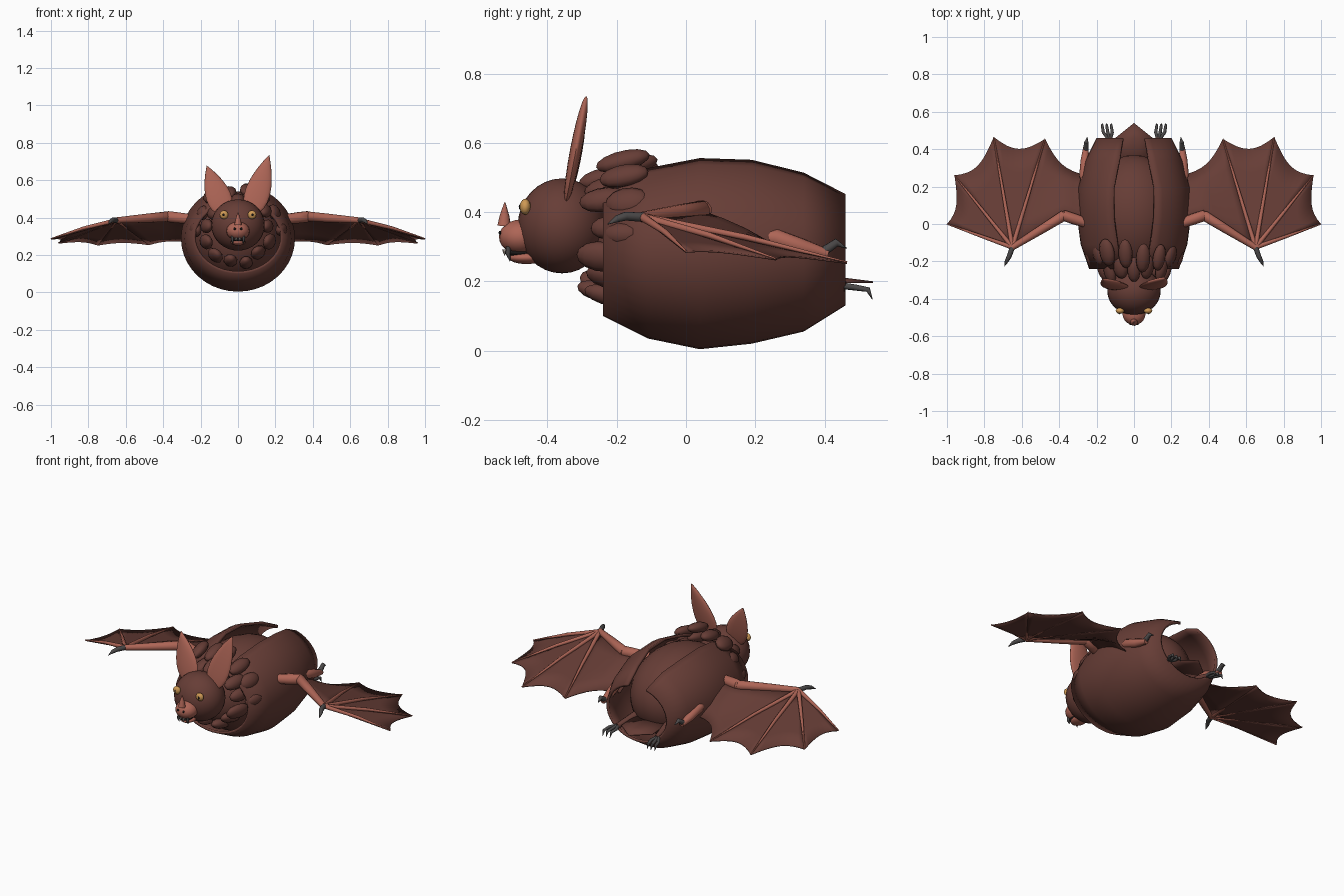
import bpy, bmesh, math, random
from mathutils import Vector, Matrix

old = bpy.data.objects.get("Cube")
if old:
    bpy.data.objects.remove(old, do_unlink=True)
random.seed(4)


def material(name, r, g, b):
    m = bpy.data.materials.new(name)
    m.use_nodes = True
    m.diffuse_color = (r, g, b, 1)
    m.node_tree.nodes["Principled BSDF"].inputs["Base Color"].default_value = (r, g, b, 1)
    return m


FUR = material("brown fur", .135, .047, .037)
SKIN = material("reddish skin", .42, .13, .093)
CLAW = material("dark grey claw", .07, .065, .065)
EYE = material("amber eye", .62, .32, .09)
BLACK = material("black pupil", .012, .01, .01)
FANG = material("pale tooth", .6, .52, .45)


def finish(name, bm, mat, angle=50):
    bmesh.ops.recalc_face_normals(bm, faces=bm.faces)
    me = bpy.data.meshes.new(name)
    bm.to_mesh(me)
    bm.free()
    me.materials.append(mat)
    ob = bpy.data.objects.new(name, me)
    bpy.context.collection.objects.link(ob)
    bpy.ops.object.select_all(action='DESELECT')
    ob.select_set(True)
    bpy.context.view_layer.objects.active = ob
    bpy.ops.object.shade_smooth_by_angle(angle=math.radians(angle))
    return ob


def basis(axis, side=(1, 0, 0)):
    """Rotation whose z follows axis and whose x stays near side."""
    z = Vector(axis).normalized()
    x = Vector(side)
    x = (x - z * x.dot(z)).normalized()
    return Matrix((x, z.cross(x), z)).transposed().to_4x4()


def ball(name, mat, loc, size, axis=(0, 0, 1), side=(1, 0, 0), segs=20, shape=None):
    bm = bmesh.new()
    bmesh.ops.create_uvsphere(bm, u_segments=segs, v_segments=segs // 2 + 2, radius=1)
    if shape:
        for v in bm.verts:
            shape(v.co)
    bm.transform(Matrix.Translation(loc) @ basis(axis, side) @ Matrix.Diagonal((*size, 1)))
    return finish(name, bm, mat)


def tube(name, mat, points, radii, segs=10):
    """Tapered limb along a short path."""
    bm = bmesh.new()
    pts = [Vector(p) for p in points]
    rings = []
    for i, p in enumerate(pts):
        d = pts[min(i + 1, len(pts) - 1)] - pts[max(i - 1, 0)]
        rot = basis(d, (.31, .2, .93))
        rings.append([bm.verts.new(p + rot @ Vector((math.cos(a) * radii[i], math.sin(a) * radii[i], 0)))
                      for a in (k * math.tau / segs for k in range(segs))])
    for a, b in zip(rings, rings[1:]):
        for k in range(segs):
            bm.faces.new((a[k], a[(k + 1) % segs], b[(k + 1) % segs], b[k]))
    bm.faces.new(rings[0])
    bm.faces.new(rings[-1])
    return finish(name, bm, mat)


def sheet(name, mat, rows, thick=.005):
    """Surface through rows of points, given a thin wall."""
    bm = bmesh.new()
    grid = [[bm.verts.new(p) for p in row] for row in rows]
    for a, b in zip(grid, grid[1:]):
        for k in range(len(a) - 1):
            bm.faces.new((a[k], a[k + 1], b[k + 1], b[k]))
    bmesh.ops.remove_doubles(bm, verts=bm.verts, dist=.0005)
    ob = finish(name, bm, mat)
    mod = ob.modifiers.new("wall", 'SOLIDIFY')
    mod.thickness, mod.offset = thick, -1
    return ob


# Body shell: open at both ends and split along the back
# (y, half width, bottom, top, half gap)
RINGS = [(-.24, .24, .10, .49, .07), (-.11, .285, .035, .54, .09), (.04, .305, .004, .575, .11),
         (.19, .30, .02, .57, .11), (.34, .26, .055, .525, .08), (.46, .20, .13, .46, .06)]
rows = []
for y, w, lo, hi, gap in RINGS:
    start = math.asin(gap / w)
    angles = [start + (math.tau - 2 * start) * k / 36 for k in range(37)]
    rows.append([(w * math.sin(a), y, (lo + hi) / 2 + (hi - lo) / 2 * math.cos(a)) for a in angles])
sheet("body_shell", FUR, rows, .015)
ball("torso", FUR, (0, .05, .285), (.245, .255, .32), axis=(0, 1, 0), segs=28)

# Tail membrane
sheet("tail_membrane", FUR, [[(-.10, .3, .21), (0, .3, .215), (.10, .3, .21)],
                             [(-.10, .46, .20), (0, .46, .21), (.10, .46, .20)],
                             [(0, .54, .20), (0, .54, .20), (0, .54, .20)]])

# Neck ruff of overlapping tufts
for row, (y, r, count) in enumerate([(-.23, .165, 13), (-.17, .215, 14)]):
    for k in range(count):
        a = math.tau * (k + .5 * row) / count
        up = math.cos(a)
        if row and up < -.25:
            continue
        out = Vector((math.sin(a), 0, up))
        rr = r + random.uniform(-.012, .02)
        size = (random.uniform(.035, .048), .03, random.uniform(.06, .08))
        ball("neck_tuft", FUR, Vector((0, y + random.uniform(-.02, .02), .335)) + out * rr, size,
             axis=Vector((0, 1, 0)) + out * .25, side=(out.z, 0, -out.x), segs=10)

# Head and muzzle
ball("head", FUR, (0, -.358, .36), (.143, .128, .137), segs=28)
ball("muzzle", SKIN, (0, -.478, .328), (.062, .062, .05))
ball("lower_jaw", SKIN, (0, -.46, .268), (.04, .052, .018))
ball("mouth", BLACK, (0, -.48, .284), (.034, .045, .014))
tube("nose_leaf", SKIN, [(0, -.525, .36), (0, -.524, .39), (0, -.523, .427)], [.02, .014, .002])


def leaf(co):
    co.x *= math.sqrt(max(0, 1 - co.z))


# Ears
for s, tip in ((-1, (-.167, -.295, .678)), (1, (.167, -.288, .735))):
    tip, base = Vector(tip), Vector((s * .07, -.348, .42))
    ball("ear", SKIN, (tip + base) / 2, (.062, .017, (tip - base).length / 2), axis=tip - base, shape=leaf)

for s in (-1, 1):
    # Eyes, nostrils and fangs
    ball("eye", EYE, (s * .075, -.464, .415), (.023, .016, .023), segs=16)
    ball("pupil", BLACK, (s * .077, -.479, .415), (.005, .004, .008), segs=8)
    ball("nostril", BLACK, (s * .018, -.537, .34), (.007, .004, .006), segs=8)
    tube("fang", CLAW, [(s * .03, -.512, .30), (s * .03, -.514, .28), (s * .028, -.508, .258)],
         [.008, .007, .001], 8)
    tube("small_tooth", FANG, [(s * .01, -.525, .292), (s * .01, -.524, .275)], [.006, .001], 6)

    # Wing bones
    shoulder, elbow, wrist = [Vector((s * x, y, z)) for x, y, z in
                              ((.24, .0, .39), (.375, .045, .405), (.65, -.125, .385))]
    tips = [Vector((s * x, y, z)) for x, y, z in
            ((1, 0, .287), (.96, .26, .265), (.75, .465, .255), (.475, .455, .257))]
    flank = Vector((s * .25, .26, .275))
    tube("upper_arm", SKIN, [shoulder, shoulder.lerp(elbow, .6), elbow, elbow.lerp(wrist, .05)],
         [.026, .03, .03, .018], 12)
    tube("forearm", SKIN, [elbow.lerp(wrist, -.06), elbow, elbow.lerp(wrist, .4), wrist],
         [.012, .028, .024, .016], 12)
    tube("thumb_claw", CLAW, [wrist, (s * .668, -.175, .388), (s * .682, -.2, .38), (s * .692, -.226, .365)],
         [.014, .013, .01, .001])
    for tip in tips:
        tube("finger", SKIN, [wrist, wrist.lerp(tip, .5) + Vector((0, 0, .008)), tip], [.013, .009, .003], 8)

    # Wing membrane: scalloped panels between the fingers
    def scallop(a, b, t, depth):
        p = a.lerp(b, t)
        return p + (wrist - p).normalized() * depth * 4 * t * (1 - t)

    STEPS = [i / 8 for i in range(9)]
    for (a, b), depth in zip(zip(tips, tips[1:]), (.04, .055, .06)):
        sheet("wing_panel", FUR, [[wrist.lerp(scallop(a, b, t, depth), u) for t in STEPS]
                                  for u in (0, .25, .5, .75, 1)])
    arm = [wrist.lerp(elbow, t * 1.6) if t < .625 else elbow.lerp(shoulder, (t - .625) / .375) for t in STEPS]
    edge = [scallop(tips[-1], flank, t, .045) for t in STEPS]
    sheet("inner_wing_panel", FUR, [[p.lerp(q, u) + Vector((0, 0, .02 * math.sin(math.pi * u) * t))
                                     for p, q, t in zip(arm, edge, STEPS)] for u in (0, .25, .5, .75, 1)])

    # Side legs with a single hooked claw
    tube("side_leg", SKIN, [(s * .25, .2, .335), (s * .268, .26, .325), (s * .262, .34, .297), (s * .258, .41, .278)],
         [.015, .026, .024, .014], 12)
    tube("side_claw", CLAW, [(s * .258, .385, .278), (s * .255, .435, .312), (s * .25, .465, .295)],
         [.015, .012, .001])

    # Hind feet with hooked toes
    tube("hind_leg", FUR, [(s * .10, .28, .21), (s * .13, .46, .185)], [.025, .015])
    for x in (.122, .146, .17):
        tube("toe_claw", CLAW, [(s * .13, .445, .188), (s * (x - .006), .49, .182), (s * x, .526, .176),
                                (s * x, .538, .148)], [.01, .009, .008, .001], 8)
